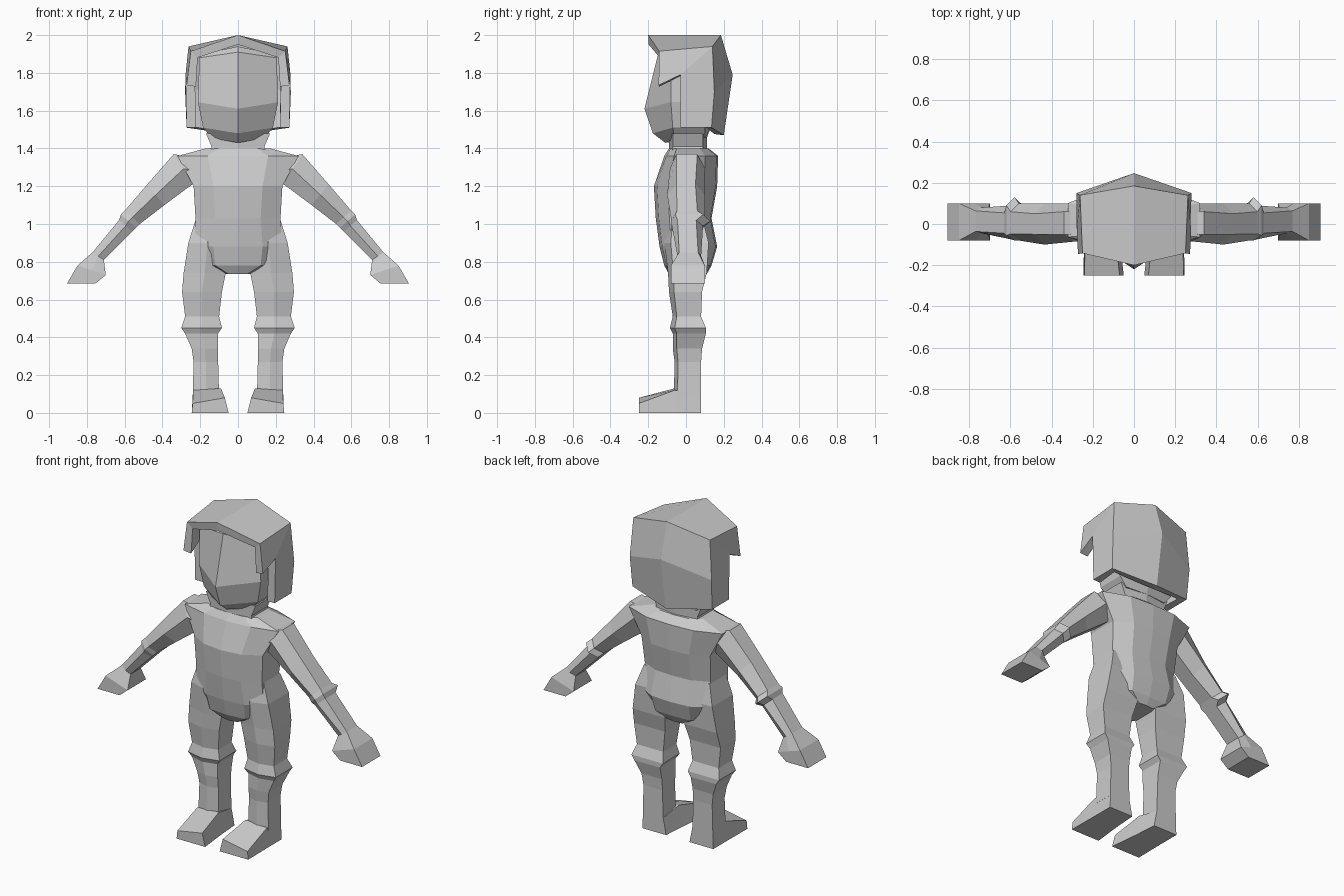
import bpy
import bmesh

grey = bpy.data.materials.new("light grey")
grey.diffuse_color = (0.6, 0.6, 0.6, 1)


def build(name, verts, faces, mirror=False):
    """Flat-shaded object from a few points, optionally mirrored over x = 0."""
    bm = bmesh.new()
    for s in ((1, -1) if mirror else (1,)):
        vs = [bm.verts.new((s * x, y, z)) for x, y, z in verts]
        for f in faces:
            bm.faces.new([vs[i] for i in (f if s == 1 else f[::-1])])
    bmesh.ops.remove_doubles(bm, verts=bm.verts[:], dist=0.0005)
    bmesh.ops.recalc_face_normals(bm, faces=bm.faces[:])
    top = max(bm.faces, key=lambda f: f.calc_center_median().z)
    if top.normal.z < 0:
        bmesh.ops.reverse_faces(bm, faces=bm.faces[:])
    me = bpy.data.meshes.new(name)
    bm.to_mesh(me)
    bm.free()
    me.materials.append(grey)
    ob = bpy.data.objects.new(name, me)
    bpy.context.collection.objects.link(ob)
    return ob


def loft(name, rings, mirror=False):
    """Skin equal-length rings and cap both ends."""
    n = len(rings[0])
    verts = [p for r in rings for p in r]
    faces = [(i * n + j, i * n + (j + 1) % n, (i + 1) * n + (j + 1) % n, (i + 1) * n + j)
             for i in range(len(rings) - 1) for j in range(n)]
    faces += [tuple(range(n))[::-1], tuple(range(len(verts) - n, len(verts)))]
    return build(name, verts, faces, mirror)


def symmetric(half):
    """Full ring from a half ring that starts and ends on x = 0."""
    return half + [(-x, y, z) for x, y, z in half[-2:0:-1]]


# Torso: height, half width, front panel half width, front, back
torso = [(0.735, 0.07, 0.05, -0.09, 0.11), (0.78, 0.16, 0.12, -0.115, 0.135),
         (0.88, 0.23, 0.13, -0.14, 0.165), (1.03, 0.225, 0.12, -0.16, 0.135),
         (1.20, 0.235, 0.13, -0.17, 0.165), (1.36, 0.32, 0.16, -0.115, 0.17),
         (1.40, 0.17, 0.10, -0.09, 0.12)]
loft("torso", [symmetric([(0, f, z), (a, f * 0.9, z), (w, f * 0.55, z),
                          (w, b * 0.6, z), (a, b * 0.95, z), (0, b, z)])
               for z, w, a, f, b in torso])

# Neck
loft("neck", [symmetric([(0, -0.09, z), (w, -0.07, z), (w, 0.09, z), (0, 0.11, z)])
              for z, w in ((1.37, 0.15), (1.41, 0.14), (1.48, 0.17))])

# Head: height, half width, centre front, cheek, back, drop of the centre line
head = [(1.455, 0.14, -0.11, -0.06, 0.11, 0.025), (1.51, 0.185, -0.175, -0.07, 0.13, 0.03),
        (1.645, 0.212, -0.22, -0.08, 0.15, 0.035), (1.88, 0.205, -0.145, -0.08, 0.15, -0.03),
        (1.90, 0.19, -0.12, -0.06, 0.13, -0.04)]
loft("head", [symmetric([(0, f, z - d), (w, c, z), (w, 0.10, z), (0, b, z)])
              for z, w, f, c, b, d in head])

# Hair: thick shell with a peaked brow and notched sides
hair = build("hair",
             [(0, -0.2, 2.0), (0.25, -0.142, 1.915), (0.262, 0.14, 1.94), (0, 0.185, 2.0),
              (0.28, 0.15, 1.70), (0, 0.247, 1.79), (0.272, 0.135, 1.51), (0, 0.20, 1.47),
              (0.272, -0.145, 1.735), (0.278, -0.03, 1.79), (0.272, -0.03, 1.51)],
             [(0, 1, 2, 3), (3, 2, 4, 5), (5, 4, 6, 7), (1, 8, 9, 2), (9, 10, 6, 4, 2)],
             mirror=True)
shell = hair.modifiers.new("thickness", "SOLIDIFY")
shell.thickness = 0.05
shell.offset = -1

# Arms with hands: upper x z, lower x z, front, back, squareness
arm = [(0.27, 1.355, 0.20, 1.21, -0.08, 0.10, 0.6), (0.34, 1.37, 0.235, 1.215, -0.085, 0.10, 0.6),
       (0.48, 1.21, 0.39, 1.10, -0.10, 0.10, 0.5), (0.60, 1.07, 0.52, 1.00, -0.08, 0.10, 0.6),
       (0.62, 1.05, 0.54, 0.98, -0.08, 0.13, 0.7), (0.63, 1.02, 0.56, 0.96, -0.075, 0.09, 0.6),
       (0.77, 0.85, 0.71, 0.81, -0.045, 0.08, 0.8), (0.85, 0.78, 0.70, 0.73, -0.08, 0.10, 1.0),
       (0.905, 0.685, 0.755, 0.685, -0.08, 0.10, 1.0)]
loft("arms", [[(ux, f * k, uz), ((ux + lx) / 2, f, (uz + lz) / 2), (lx, f * k, lz),
               (lx, b * k, lz), ((ux + lx) / 2, b, (uz + lz) / 2), (ux, b * k, uz)]
              for ux, uz, lx, lz, f, b, k in arm], mirror=True)

# Legs: height, inner x, outer x, front, back
leg = [(1.02, 0.06, 0.225, -0.10, 0.09), (0.90, 0.06, 0.263, -0.115, 0.12),
       (0.74, 0.065, 0.288, -0.095, 0.11), (0.64, 0.085, 0.296, -0.09, 0.085),
       (0.51, 0.10, 0.28, -0.07, 0.08), (0.45, 0.085, 0.30, -0.085, 0.105),
       (0.42, 0.105, 0.28, -0.07, 0.105), (0.34, 0.105, 0.245, -0.07, 0.085),
       (0.27, 0.105, 0.235, -0.06, 0.08), (0.08, 0.10, 0.24, -0.065, 0.08)]
loft("legs", [[(i, f * 0.7, z), (i * 0.5 + o * 0.5, f, z), (o, f * 0.7, z),
               (o, b, z), (i, b, z)] for z, i, o, f, b in leg], mirror=True)

# Feet: y, inner x, outer x, inner top, outer top
foot = [(0.08, 0.08, 0.243, 0.10, 0.10), (-0.06, 0.07, 0.243, 0.13, 0.12),
        (-0.25, 0.05, 0.245, 0.08, 0.05)]
loft("feet", [[(i, y, 0), (o, y, 0), (o - 0.005, y, ot), (i + 0.02, y, it)]
              for y, i, o, it, ot in foot], mirror=True)
